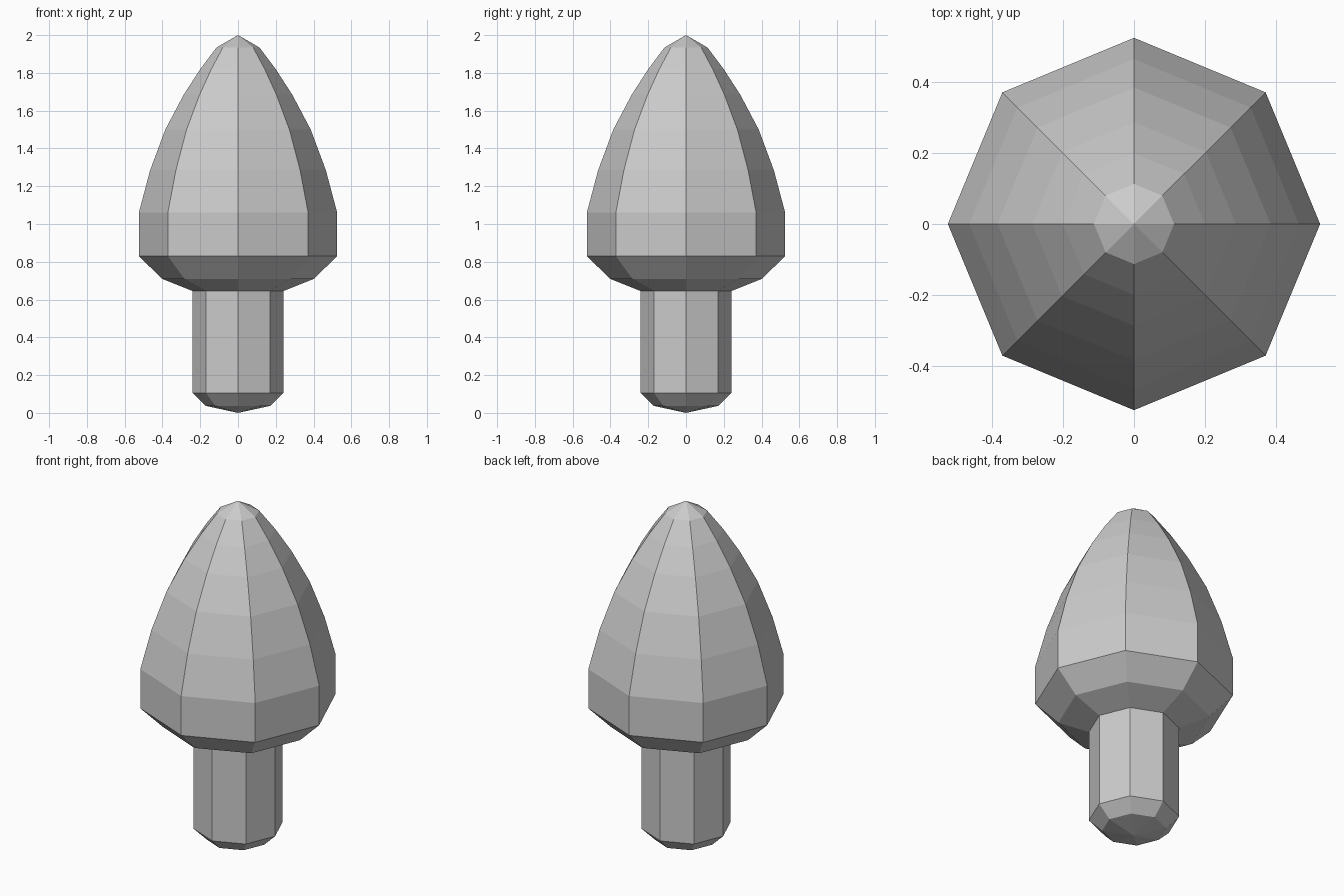
import bpy, bmesh
from math import cos, sin, pi

if "Cube" in bpy.data.objects:
    bpy.data.objects.remove(bpy.data.objects["Cube"])

SIDES = 8


def lathe(name, bottom, rings, top):
    """Closed faceted solid from (radius, z) rings between two poles."""
    bm = bmesh.new()
    loops = [[bm.verts.new((r * cos(2 * pi * i / SIDES), r * sin(2 * pi * i / SIDES), z))
              for i in range(SIDES)] for r, z in rings]
    low, high = bm.verts.new((0, 0, bottom)), bm.verts.new((0, 0, top))
    for i in range(SIDES):
        j = (i + 1) % SIDES
        bm.faces.new((low, loops[0][j], loops[0][i]))
        for a, b in zip(loops, loops[1:]):
            bm.faces.new((a[i], a[j], b[j], b[i]))
        bm.faces.new((loops[-1][i], loops[-1][j], high))
    bmesh.ops.recalc_face_normals(bm, faces=bm.faces)
    mesh = bpy.data.meshes.new(name)
    bm.to_mesh(mesh)
    bm.free()
    obj = bpy.data.objects.new(name, mesh)
    bpy.context.collection.objects.link(obj)
    return obj


# Trunk: chamfered foot and straight shaft
trunk = [(0.17, 0.037), (0.24, 0.105), (0.24, 0.645)]

# Crown: flared underside, short wall, tapering pointed dome
crown = [(0.402, 0.71), (0.525, 0.83), (0.525, 1.06), (0.465, 1.285),
         (0.385, 1.50), (0.287, 1.685), (0.20, 1.82), (0.113, 1.935)]

# One continuous watertight body
lathe("tree_trunk_and_crown", 0.0, trunk + crown, 2.0)
